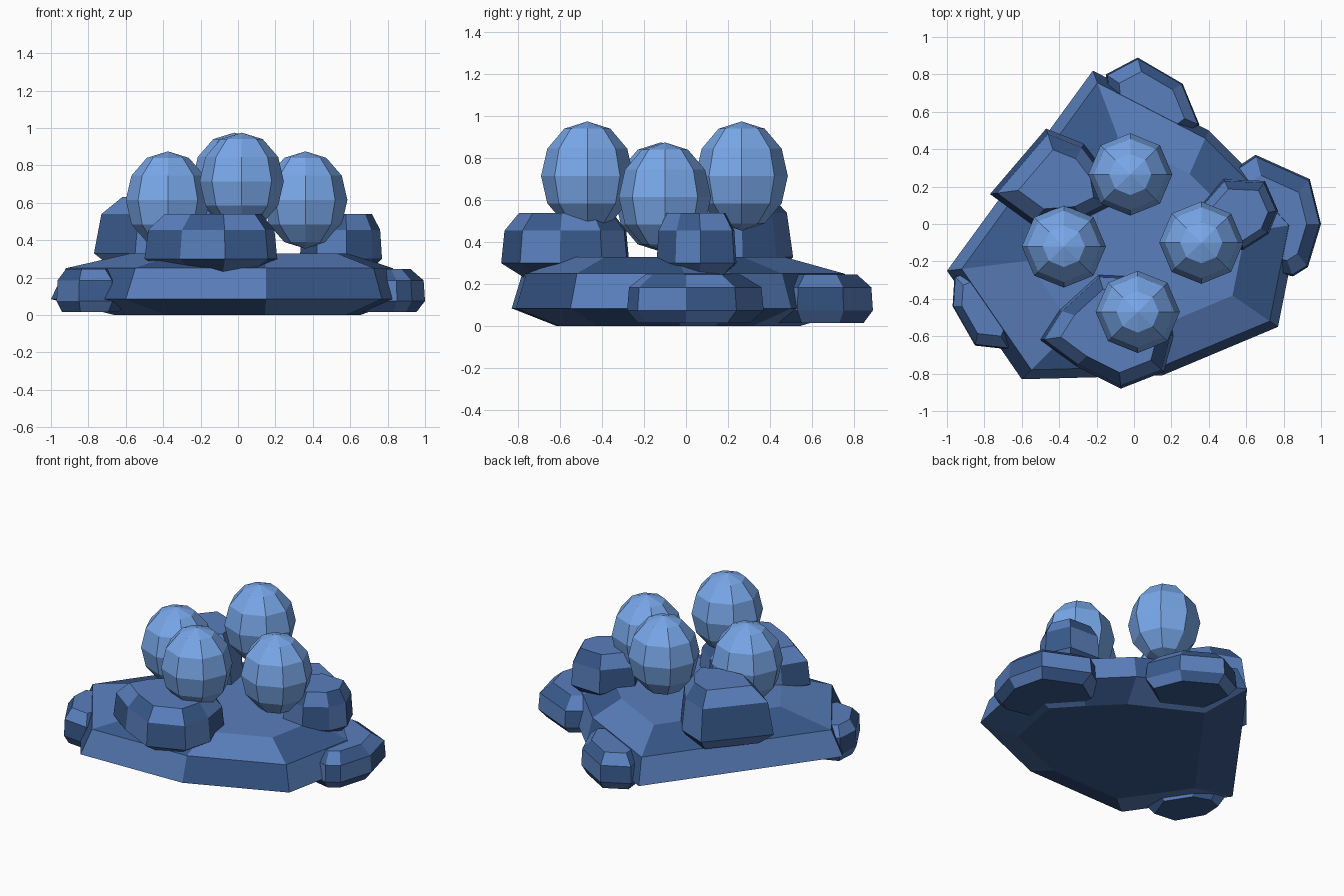
import bpy, bmesh, math
from mathutils import Vector

if "Cube" in bpy.data.objects:
    bpy.data.objects.remove(bpy.data.objects["Cube"])


def material(name, colour):
    m = bpy.data.materials.new(name)
    m.diffuse_color = (*colour, 1)
    m.use_nodes = True
    m.node_tree.nodes["Principled BSDF"].inputs["Base Color"].default_value = m.diffuse_color
    return m


ROCK = material("rock_light", (0.10, 0.21, 0.50))
DARK = material("rock_dark", (0.04, 0.10, 0.26))
EGG = material("egg_blue", (0.19, 0.39, 0.82))


def finish(name, bm, mats):
    bmesh.ops.recalc_face_normals(bm, faces=bm.faces)
    mesh = bpy.data.meshes.new(name)
    bm.to_mesh(mesh)
    bm.free()
    for m in mats:
        mesh.materials.append(m)
    obj = bpy.data.objects.new(name, mesh)
    bpy.context.collection.objects.link(obj)
    return obj


def rock(name, outline, levels):
    """Faceted boulder: one outline scaled about its middle at each level."""
    n = len(outline)
    c = sum((Vector(p) for p in outline), Vector((0, 0))) / n
    bm = bmesh.new()
    rings = []
    for z, s in levels:
        pts = [c + (Vector(p) - c) * s for p in outline]
        rings.append([bm.verts.new((p.x, p.y, z)) for p in pts])
    for j, (a, b) in enumerate(zip(rings, rings[1:])):
        for i in range(n):
            k = (i + 1) % n
            f = bm.faces.new((a[i], a[k], b[k], b[i]))
            f.material_index = (i + j) % 2
    bm.faces.new(rings[0]).material_index = 1
    bm.faces.new(rings[-1])
    return finish(name, bm, (ROCK, DARK))


# Broad base slab
rock("base_slab",
     [(-1.0, -0.25), (-0.60, -0.83), (0.15, -0.81), (0.77, -0.55),
      (0.88, 0.0), (0.66, 0.24), (0.40, 0.50), (-0.22, 0.82)],
     [(0, 0.70), (0.085, 1), (0.25, 0.93), (0.33, 0.62)])

# Low stones around the edge of the slab
low = [(0.015, 0.82), (0.075, 1), (0.185, 0.97), (0.245, 0.70)]
rock("right_edge_stone",
     [(1.0, 0.0), (0.94, 0.24), (0.65, 0.37), (0.47, 0.25),
      (0.45, -0.08), (0.66, -0.24), (0.85, -0.28), (0.93, -0.23)], low)
rock("back_edge_stone",
     [(0.02, 0.89), (-0.15, 0.80), (-0.12, 0.50), (0.15, 0.38),
      (0.35, 0.53), (0.26, 0.75)], low)
rock("left_edge_stone",
     [(-0.96, -0.28), (-0.97, -0.44), (-0.85, -0.65), (-0.67, -0.67),
      (-0.60, -0.48), (-0.72, -0.29), (-0.86, -0.24)], low)

# Boulders ringing the nest
mid = [(0.23, 0.65), (0.30, 1), (0.455, 0.95), (0.54, 0.73)]
rock("front_boulder",
     [(-0.50, -0.62), (-0.31, -0.76), (-0.07, -0.88), (0.16, -0.79),
      (0.21, -0.60), (0.18, -0.40), (0.03, -0.28), (-0.19, -0.27),
      (-0.40, -0.46)], mid)
rock("right_boulder",
     [(0.33, 0.07), (0.42, -0.12), (0.58, -0.14), (0.72, -0.05),
      (0.77, 0.07), (0.70, 0.23), (0.48, 0.24)], mid)
rock("left_boulder",
     [(-0.77, 0.16), (-0.55, 0.0), (-0.28, 0.02), (-0.12, 0.10),
      (-0.15, 0.27), (-0.27, 0.43), (-0.47, 0.51)],
     [(0.25, 0.75), (0.33, 1), (0.54, 0.90), (0.63, 0.62)])

# Four eight-sided eggs
for name, x, y, z in [("front_egg", 0.02, -0.47, 0.715),
                      ("back_egg", -0.02, 0.265, 0.715),
                      ("left_egg", -0.375, -0.12, 0.615),
                      ("right_egg", 0.36, -0.10, 0.615)]:
    bm = bmesh.new()
    bmesh.ops.create_uvsphere(bm, u_segments=8, v_segments=6, radius=1)
    egg = finish(name, bm, (EGG,))
    egg.scale = (0.225, 0.22, 0.26)
    egg.location = (x, y, z)
